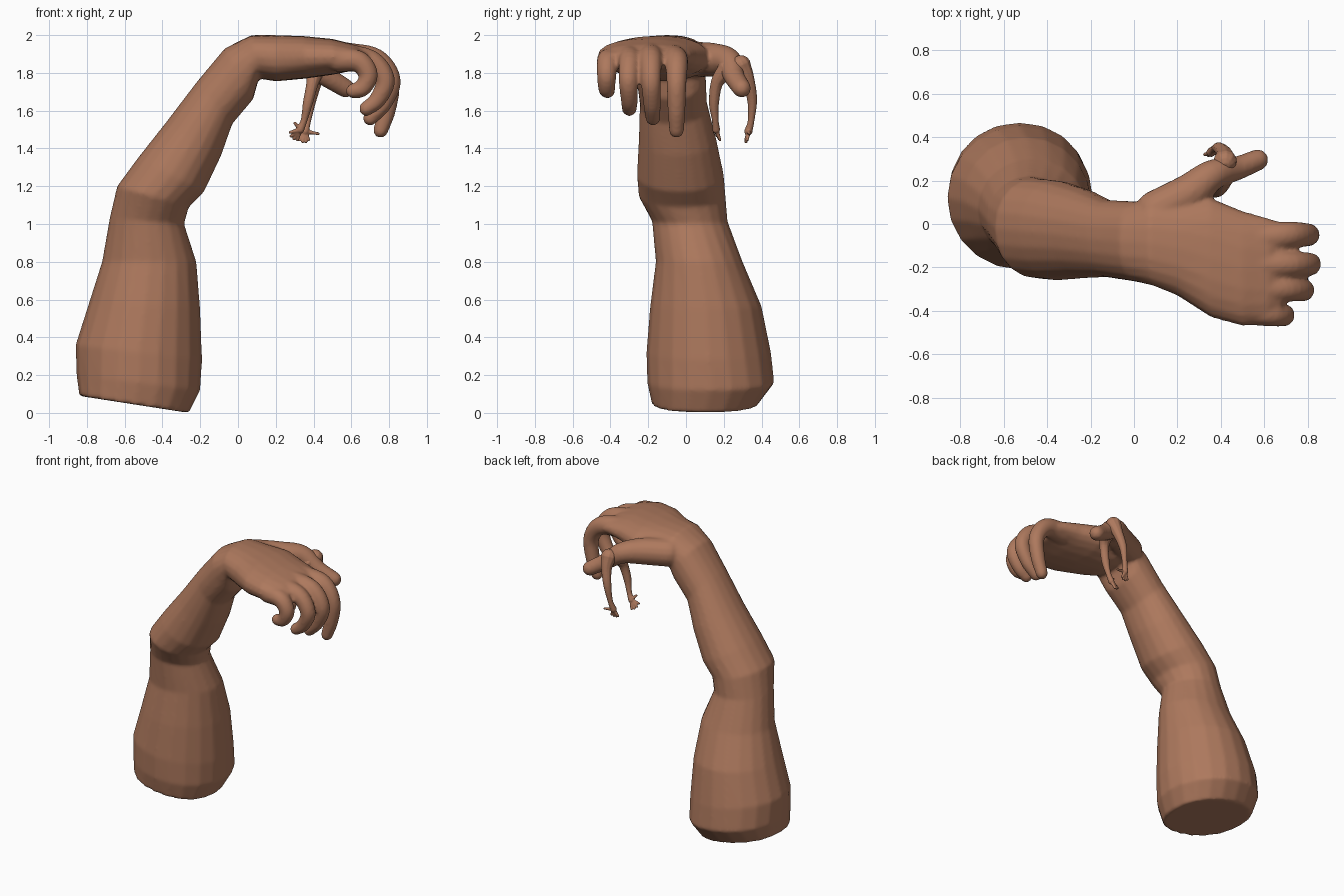
import bpy, bmesh, math
from mathutils import Vector

if "Cube" in bpy.data.objects:
    bpy.data.objects.remove(bpy.data.objects["Cube"])

skin = bpy.data.materials.new("brown skin")
skin.diffuse_color = (0.42, 0.19, 0.11, 1)
skin.use_nodes = True
skin.node_tree.nodes["Principled BSDF"].inputs["Base Color"].default_value = skin.diffuse_color
SEG = 20


def bridge(bm, rings):
    """Join vertex rings into a closed skin with capped ends."""
    vr = [[bm.verts.new(p) for p in r] for r in rings]
    n = len(vr[0])
    for a, b in zip(vr, vr[1:]):
        for i in range(n):
            j = (i + 1) % n
            bm.faces.new((a[i], a[j], b[j], b[i]))
    bm.faces.new(vr[0][::-1])
    bm.faces.new(vr[-1])


def smooth_path(pts, steps=5):
    """Catmull-Rom through (x, y, z, radius) points."""
    p = [Vector(q) for q in pts]
    p = [2 * p[0] - p[1]] + p + [2 * p[-1] - p[-2]]
    out = []
    for k in range(1, len(p) - 2):
        a, b, c, d = p[k - 1:k + 3]
        for s in range(steps):
            t = s / steps
            out.append(0.5 * (2 * b + (c - a) * t + (2 * a - 5 * b + 4 * c - d) * t ** 2
                              + (3 * b - a - 3 * c + d) * t ** 3))
    return out + [p[-2]]


def tube(bm, pts, seg=14):
    """Round limb with rounded ends."""
    path = smooth_path(pts)
    pos = [q.to_3d() for q in path]
    rad = [q.w for q in path]
    t0 = (pos[1] - pos[0]).normalized()
    t1 = (pos[-1] - pos[-2]).normalized()
    caps = [(0.35, 0.94), (0.7, 0.71), (0.95, 0.31)]
    head = [(pos[0] - t0 * rad[0] * a, rad[0] * b) for a, b in reversed(caps)]
    tail = [(pos[-1] + t1 * rad[-1] * a, rad[-1] * b) for a, b in caps]
    line = head + list(zip(pos, rad)) + tail
    u = t0.orthogonal().normalized()
    rings = []
    for i, (c, r) in enumerate(line):
        t = (line[min(i + 1, len(line) - 1)][0] - line[max(i - 1, 0)][0]).normalized()
        u = (u - t * u.dot(t)).normalized()
        v = t.cross(u)
        rings.append([c + r * (u * math.cos(w) + v * math.sin(w))
                      for w in (2 * math.pi * k / seg for k in range(seg))])
    bridge(bm, rings)


def finish(bm, name, voxel, iterations):
    bmesh.ops.recalc_face_normals(bm, faces=bm.faces)
    me = bpy.data.meshes.new(name)
    bm.to_mesh(me)
    bm.free()
    me.materials.append(skin)
    ob = bpy.data.objects.new(name, me)
    bpy.context.collection.objects.link(ob)
    re = ob.modifiers.new("merge", 'REMESH')
    re.mode = 'VOXEL'
    re.voxel_size = voxel
    re.use_smooth_shade = True
    sm = ob.modifiers.new("soften", 'SMOOTH')
    sm.factor = 0.5
    sm.iterations = iterations
    return ob


# arm and palm: each section is (x, z) outer, (x, z) inner, y min, y max, roundness
sections = [
    (-.84, .09, -.26, .00, -.18, .38, 2.2),
    (-.855, .20, -.20, .12, -.205, .468, 2.1),
    (-.86, .36, -.19, .28, -.21, .45, 2),
    (-.79, .58, -.20, .55, -.19, .40, 2),
    (-.72, .80, -.22, .80, -.16, .30, 2),
    (-.68, 1.03, -.285, 1.0, -.18, .22, 2),
    (-.64, 1.20, -.26, 1.09, -.25, .21, 2.1),
    (-.53, 1.35, -.18, 1.17, -.26, .20, 2.1),
    (-.38, 1.54, -.09, 1.36, -.25, .16, 2.1),
    (-.22, 1.75, -.03, 1.53, -.245, .11, 2.2),
    (-.07, 1.93, .08, 1.66, -.265, .105, 2.3),
    (.07, 2.0, .11, 1.77, -.285, .11, 2.3),
    (.20, 2.0, .20, 1.755, -.33, .11, 2.3),
    (.35, 1.995, .36, 1.77, -.43, .12, 2.3),
    (.50, 1.98, .50, 1.79, -.47, .06, 2.3),
    (.62, 1.95, .60, 1.81, -.455, .03, 2.4),
    (.69, 1.91, .66, 1.82, -.43, .01, 2.4),
]
bm = bmesh.new()
rings = []
for x0, z0, x1, z1, y0, y1, e in sections:
    c = Vector(((x0 + x1) / 2, (y0 + y1) / 2, (z0 + z1) / 2))
    a = Vector(((x0 - x1) / 2, 0, (z0 - z1) / 2))
    b = Vector((0, (y1 - y0) / 2, 0))
    ring = []
    for k in range(SEG):
        w = 2 * math.pi * k / SEG
        cs, sn = math.cos(w), math.sin(w)
        ring.append(c + a * math.copysign(abs(cs) ** (2 / e), cs)
                    + b * math.copysign(abs(sn) ** (2 / e), sn))
    rings.append(ring)
bridge(bm, rings)

# fingers: index, middle, ring, little
tube(bm, [(.56, -.07, 1.88, .075), (.72, -.05, 1.86, .062), (.80, -.05, 1.75, .053),
          (.79, -.05, 1.61, .048), (.755, -.05, 1.495, .04)])
tube(bm, [(.56, -.19, 1.89, .075), (.73, -.185, 1.87, .06), (.81, -.185, 1.76, .053),
          (.77, -.18, 1.64, .047), (.70, -.175, 1.56, .04)])
tube(bm, [(.56, -.30, 1.89, .07), (.71, -.30, 1.86, .058), (.78, -.305, 1.76, .052),
          (.74, -.30, 1.66, .046), (.68, -.30, 1.61, .04)])
tube(bm, [(.53, -.40, 1.87, .066), (.64, -.415, 1.86, .058), (.69, -.42, 1.79, .052),
          (.66, -.42, 1.72, .046), (.61, -.415, 1.705, .04)])
# thumb
tube(bm, [(.10, .06, 1.87, .095), (.25, .14, 1.87, .09), (.36, .225, 1.86, .072),
          (.47, .255, 1.78, .056), (.57, .295, 1.718, .05)])
finish(bm, "arm_and_hand", 0.012, 5)

# two tiny arms hanging from the thumb, with palm and digits
tiny = {
    "tiny_arm_inner": (
        [(.41, .22, 1.82, .055), (.395, .165, 1.75, .034), (.37, .148, 1.64, .027),
         (.35, .155, 1.55, .018), (.33, .16, 1.50, .021)],
        [(.275, .15, 1.485), (.28, .165, 1.465), (.295, .175, 1.45),
         (.315, .18, 1.445), (.30, .145, 1.535)]),
    "tiny_arm_outer": (
        [(.42, .29, 1.84, .055), (.415, .325, 1.77, .037), (.39, .35, 1.66, .027),
         (.37, .345, 1.55, .018), (.355, .33, 1.49, .022)],
        [(.325, .32, 1.445), (.342, .315, 1.435), (.36, .318, 1.435),
         (.375, .325, 1.445), (.425, .335, 1.478)]),
}
for name, (limb, tips) in tiny.items():
    bm = bmesh.new()
    tube(bm, limb, 10)
    palm = Vector(limb[-1][:3])
    for tip in tips:
        tip = Vector(tip)
        tube(bm, [(*palm, .013), (*palm.lerp(tip, .6), .010), (*tip, .008)], 8)
    finish(bm, name, 0.0045, 2)
